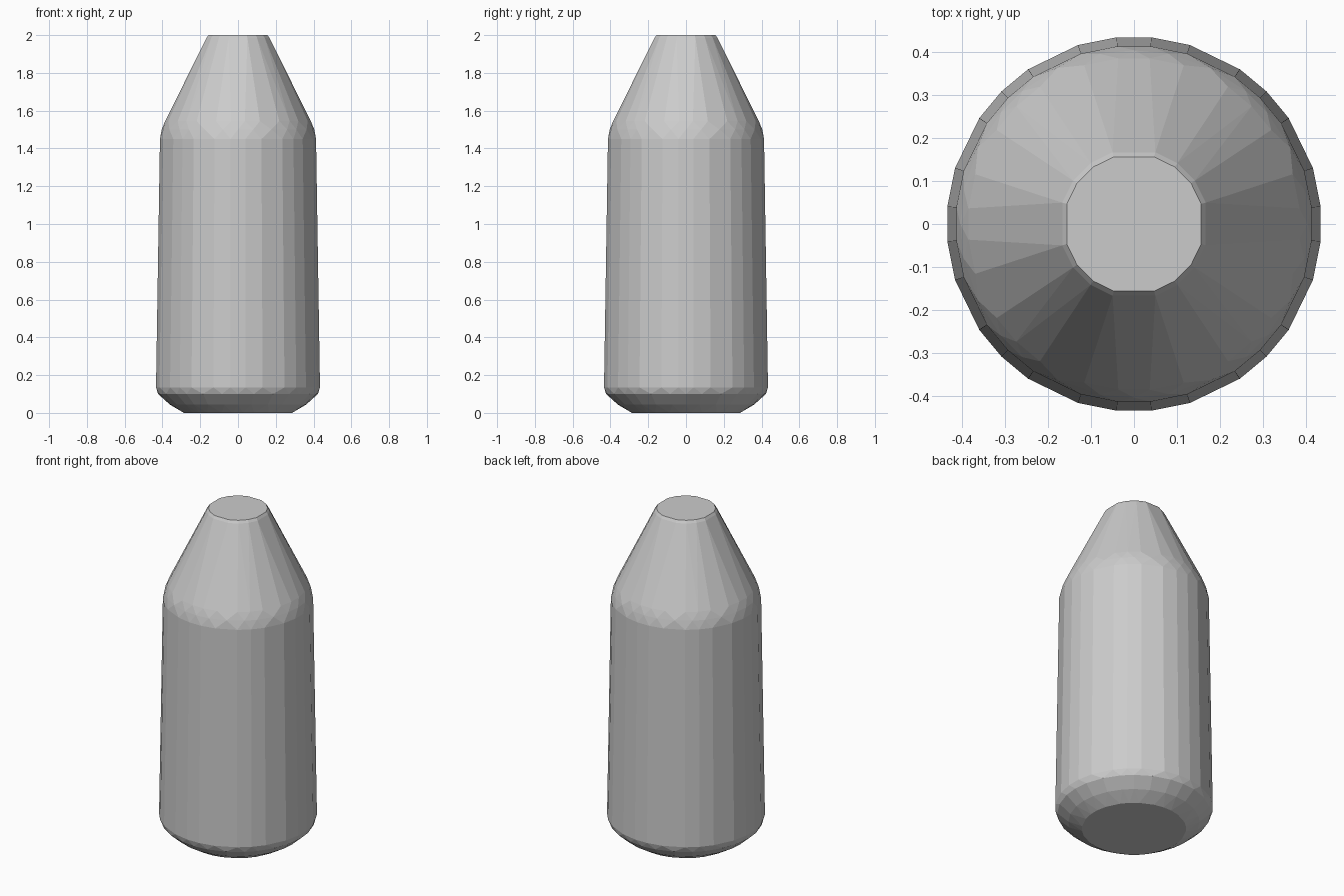
import bpy, bmesh
from math import radians, cos, sin

if "Cube" in bpy.data.objects:
    bpy.data.objects.remove(bpy.data.objects["Cube"])

# Corner angles in one quarter turn: body and narrow neck
BODY = (5.4, 17.4, 34.4, 45, 55.6, 72.6, 84.6)
NECK = (16.6, 35.5, 54.5, 73.4)
STAGGER = (0, 11.5, 26, 40, 50, 64, 78.5)

# Profile rings: height, radius, corner angles
RINGS = (
    (0.00, 0.288, BODY),
    (0.045, 0.362, STAGGER),
    (0.10, 0.423, STAGGER),
    (0.135, 0.436, BODY),
    (1.45, 0.415, BODY),
    (1.50, 0.404, STAGGER),
    (1.545, 0.387, BODY),
    (1.985, 0.174, NECK),
    (2.00, 0.163, NECK),
)

# Bottle: tight faceted skin around the profile rings
bm = bmesh.new()
for z, r, angles in RINGS:
    for quarter in range(4):
        for a in angles:
            t = radians(a + 90 * quarter)
            bm.verts.new((r * cos(t), r * sin(t), z))
res = bmesh.ops.convex_hull(bm, input=bm.verts[:])
loose = [v for v in bm.verts if not v.link_faces]
bmesh.ops.delete(bm, geom=loose, context='VERTS')
bmesh.ops.dissolve_limit(bm, angle_limit=radians(1), verts=bm.verts[:], edges=bm.edges[:])
bmesh.ops.recalc_face_normals(bm, faces=bm.faces[:])

mesh = bpy.data.meshes.new("bottle")
bm.to_mesh(mesh)
bm.free()
bottle = bpy.data.objects.new("bottle", mesh)
bpy.context.collection.objects.link(bottle)
